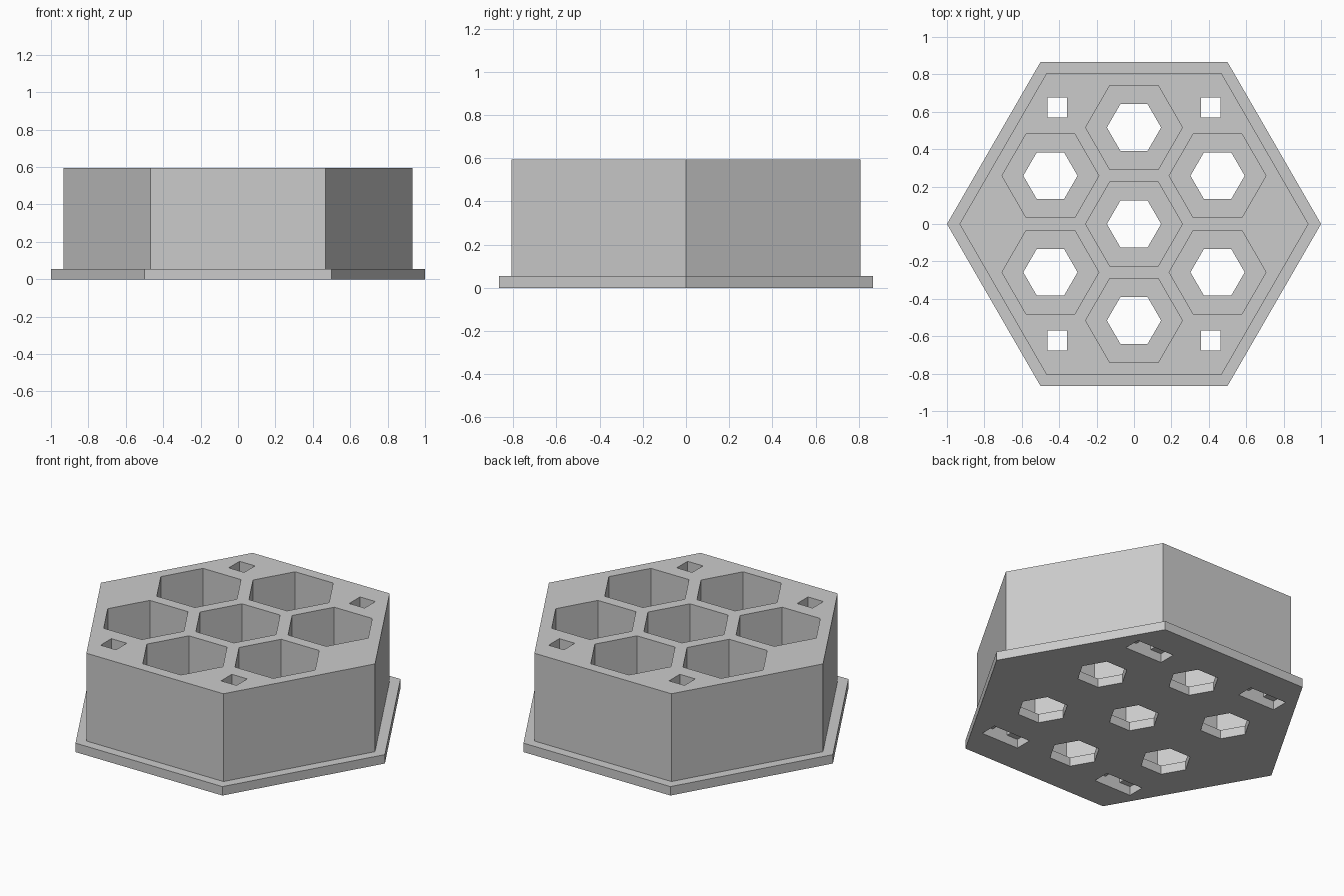
import bpy
import bmesh
from math import cos, sin, radians
from mathutils import Matrix, Vector

cube = bpy.data.objects.get("Cube")
if cube:
    bpy.data.objects.remove(cube, do_unlink=True)

PLATE, TOP = 0.055, 0.595
PITCH = 0.516
SLOT_X, SLOT_Y = 0.41, 0.623

grey = bpy.data.materials.new("light grey")
grey.use_nodes = True
colour = (0.6, 0.6, 0.6, 1)
grey.diffuse_color = colour
grey.node_tree.nodes["Principled BSDF"].inputs["Base Color"].default_value = colour


def add_hex(bm, radius, z0, z1, x=0, y=0):
    """Hexagonal prism with corners on the x axis."""
    bmesh.ops.create_cone(
        bm, cap_ends=True, segments=6, radius1=radius, radius2=radius, depth=z1 - z0,
        matrix=Matrix.Translation((x, y, (z0 + z1) / 2)) @ Matrix.Rotation(radians(90), 4, 'Z'))


def add_box(bm, sx, sy, z0, z1, x, y):
    bmesh.ops.create_cube(
        bm, size=1,
        matrix=Matrix.Translation((x, y, (z0 + z1) / 2)) @ Matrix.Diagonal((sx, sy, z1 - z0, 1)))


def finish(bm, name):
    mesh = bpy.data.meshes.new(name)
    bm.to_mesh(mesh)
    bm.free()
    mesh.materials.append(grey)
    obj = bpy.data.objects.new(name, mesh)
    bpy.context.collection.objects.link(obj)
    return obj


def combine(target, tool, operation):
    """Apply a boolean and discard the tool object."""
    mod = target.modifiers.new(operation.lower(), 'BOOLEAN')
    mod.operation, mod.solver, mod.object = operation, 'EXACT', tool
    bpy.context.view_layer.objects.active = target
    bpy.ops.object.modifier_apply(modifier=mod.name)
    bpy.data.objects.remove(tool, do_unlink=True)


# Base plate, its hexagon pointing along x
bm = bmesh.new()
# cone corners begin on y, the quarter turn puts them on x
add_hex(bm, 1, 0, PLATE)
holder = finish(bm, "hexagonal_holder")

# Tall block fused to the plate
bm = bmesh.new()
add_hex(bm, 0.933, PLATE / 2, TOP)
combine(holder, finish(bm, "block"), 'UNION')

cells = [Vector((0, 0))] + [
    Vector((cos(radians(a)), sin(radians(a)))) * PITCH for a in range(30, 390, 60)]
corners = [(sx * SLOT_X, sy * SLOT_Y) for sx in (-1, 1) for sy in (-1, 1)]

# Upper cuts: wide pockets down to the plate, and square shafts
bm = bmesh.new()
for c in cells:
    add_hex(bm, 0.259, PLATE, 0.8, c.x, c.y)
for x, y in corners:
    add_box(bm, 0.105, 0.105, PLATE / 2, 0.8, x, y)
combine(holder, finish(bm, "pocket_cutter"), 'DIFFERENCE')

# Lower cuts: small hexagonal holes, and long slots under the shafts
bm = bmesh.new()
for c in cells:
    add_hex(bm, 0.145, -0.1, 0.1, c.x, c.y)
for x, y in corners:
    add_box(bm, 0.255, 0.105, -0.1, PLATE, x, y)
combine(holder, finish(bm, "hole_cutter"), 'DIFFERENCE')

for poly in holder.data.polygons:
    poly.use_smooth = False
    poly.material_index = 0
